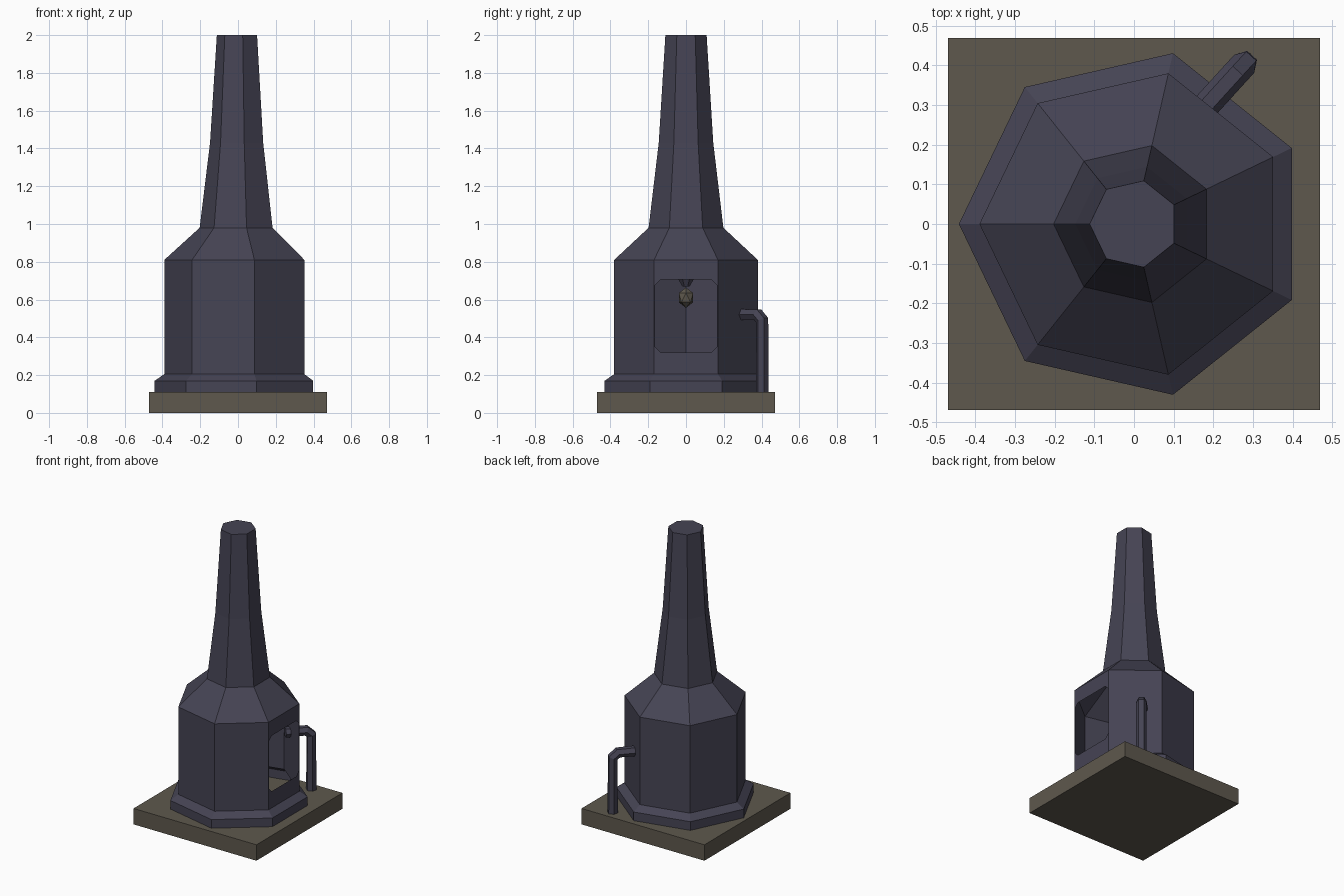
import bpy, bmesh, math
from mathutils import Vector

if "Cube" in bpy.data.objects:
    bpy.data.objects.remove(bpy.data.objects["Cube"])

SIDES = 7


def material(name, rgb):
    m = bpy.data.materials.new(name)
    m.diffuse_color = (*rgb, 1)
    m.use_nodes = True
    m.node_tree.nodes["Principled BSDF"].inputs["Base Color"].default_value = m.diffuse_color
    return m


iron = material("dark_iron", (0.060, 0.057, 0.088))
stone = material("brown_stone", (0.112, 0.098, 0.075))


def finish(bm, name, mat):
    mesh = bpy.data.meshes.new(name)
    bm.to_mesh(mesh)
    bm.free()
    mesh.materials.append(mat)
    ob = bpy.data.objects.new(name, mesh)
    bpy.context.collection.objects.link(ob)
    return ob


def rings(bm, profile):
    """Heptagon rings, one corner pointing to -x."""
    out = []
    for r, z in profile:
        out.append([bm.verts.new((r * math.cos(a), r * math.sin(a), z))
                    for a in (math.pi + 2 * math.pi * k / SIDES for k in range(SIDES))])
    return out


# Square stone base
bm = bmesh.new()
bmesh.ops.create_cube(bm, size=1)
for v in bm.verts:
    v.co = Vector((v.co.x * 0.94, v.co.y * 0.94, (v.co.z + 0.5) * 0.11))
finish(bm, "base_slab", stone)

# Furnace body, shoulder and chimney, with a chamfered opening on the +x face
bm = bmesh.new()
profile = [(0.442, 0.11), (0.442, 0.17), (0.39, 0.205), (0.39, 0.81),
           (0.203, 0.98), (0.148, 1.43), (0.112, 2.0)]
rs = rings(bm, profile)
for i in range(len(rs) - 1):
    for k in range(SIDES):
        n = (k + 1) % SIDES
        quad = [rs[i][k], rs[i][n], rs[i + 1][n], rs[i + 1][k]]
        if i == 2 and k == 3:
            x, w, z0, z1, c = quad[0].co.x, 0.165, 0.32, 0.705, 0.03
            # two hole points beside each corner, anticlockwise from outside
            pts = [(-w, z0 + c), (-w + c, z0), (w - c, z0), (w, z0 + c),
                   (w, z1 - c), (w - c, z1), (-w + c, z1), (-w, z1 - c)]
            h = [bm.verts.new((x, y, z)) for y, z in pts]
            for j in range(4):
                m = (j + 1) % 4
                bm.faces.new((quad[j], h[2 * j + 1], h[2 * j]))
                bm.faces.new((quad[j], quad[m], h[2 * m], h[2 * j + 1]))
        else:
            bm.faces.new(quad)
bm.faces.new(rs[-1])
finish(bm, "furnace_body", iron)

# Funnel hanging inside below the chimney
bm = bmesh.new()
fr = rings(bm, [(0.02, 0.67), (0.20, 0.978)])
for k in range(SIDES):
    n = (k + 1) % SIDES
    bm.faces.new((fr[0][k], fr[0][n], fr[1][n], fr[1][k]))
bm.faces.new(fr[0][::-1])
finish(bm, "inner_funnel", iron)

# Small faceted lump under the funnel
bm = bmesh.new()
bmesh.ops.create_icosphere(bm, subdivisions=1, radius=0.045)
for v in bm.verts:
    v.co = Vector((v.co.x, v.co.y, v.co.z * 1.2 + 0.61))
finish(bm, "hanging_lump", stone)

# Bent side pipe, six-sided
curve = bpy.data.curves.new("side_pipe", 'CURVE')
curve.dimensions = '3D'
curve.bevel_depth = 0.034
curve.bevel_resolution = 1
curve.use_fill_caps = True
path = [(0.165, 0.28, 0.52), (0.255, 0.379, 0.52), (0.278, 0.404, 0.49), (0.278, 0.404, 0.10)]
sp = curve.splines.new('POLY')
sp.points.add(len(path) - 1)
for p, co in zip(sp.points, path):
    p.co = (*co, 1)
sp.use_smooth = False
curve.materials.append(iron)
pipe = bpy.data.objects.new("side_pipe", curve)
bpy.context.collection.objects.link(pipe)
bpy.context.view_layer.objects.active = pipe
pipe.select_set(True)
bpy.ops.object.convert(target='MESH')
